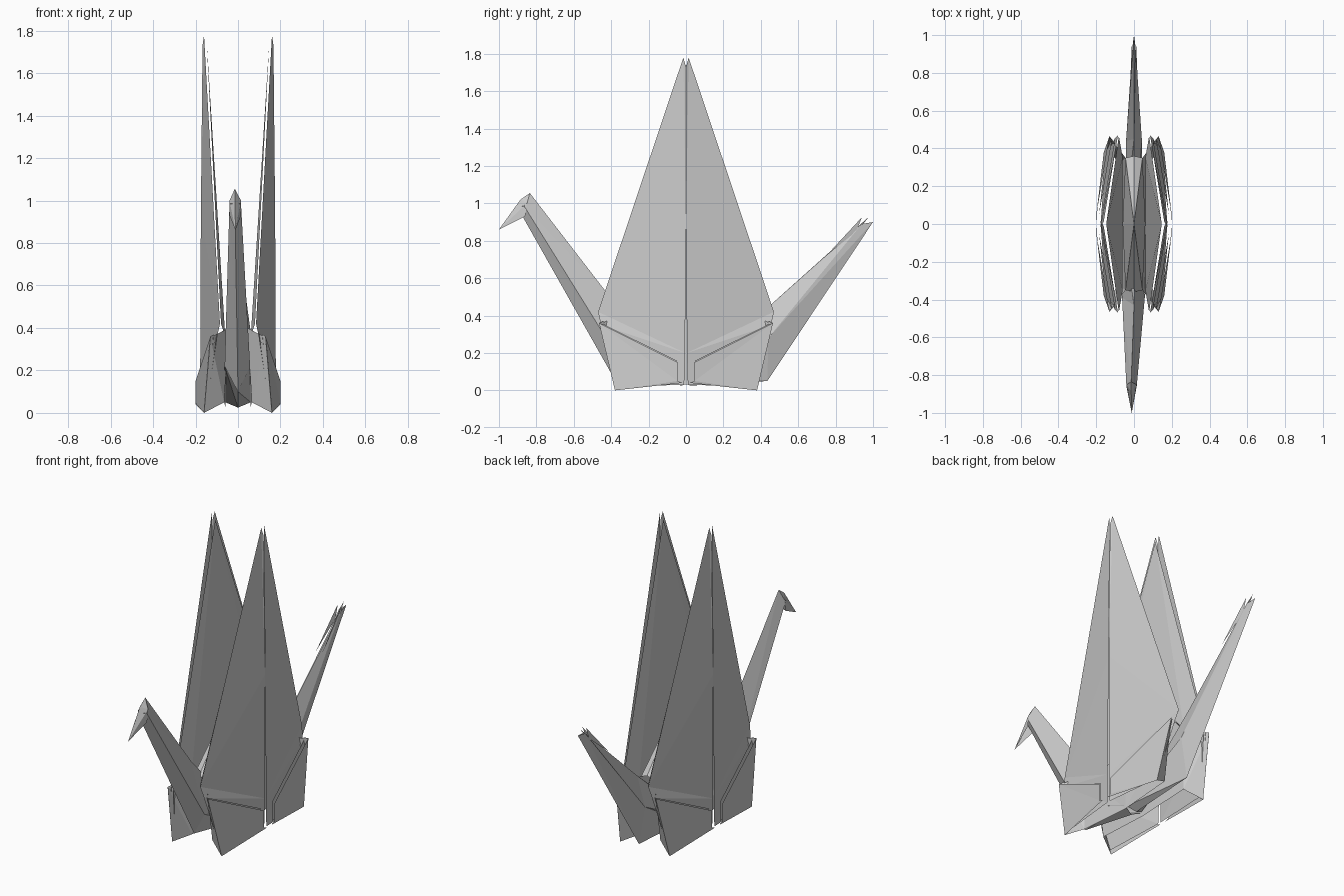
import bpy

paper = bpy.data.materials.new("grey_paper")
paper.diffuse_color = (0.6, 0.6, 0.6, 1)


def sheet(name, points, faces, mirror=(True, True)):
    """Folded paper sheet, modelled for one quadrant and mirrored."""
    mesh = bpy.data.meshes.new(name)
    mesh.from_pydata(points, [], faces)
    mesh.materials.append(paper)
    obj = bpy.data.objects.new(name, mesh)
    bpy.context.collection.objects.link(obj)
    if any(mirror):
        mod = obj.modifiers.new("mirror", "MIRROR")
        mod.use_axis = (mirror[0], mirror[1], False)
        mod.merge_threshold = 0.0005
    return obj


def folded_limb(name, front, side, back):
    """Narrow limb: front crease, two wide edges and back crease.
    Stations are (x centre, half width, y, z)."""
    pts, faces = [], []
    for f, s, b in zip(front, side, back):
        pts += [(f[0], f[2], f[3]), (s[0] + s[1], s[2], s[3]),
                (b[0], b[2], b[3]), (s[0] - s[1], s[2], s[3])]
    for i in range(len(front) - 1):
        for k in range(4):
            a, b = i * 4 + k, i * 4 + (k + 1) % 4
            # split each strip into two flat triangles
            faces += [(a, b, b + 4), (a, b + 4, a + 4)]
    obj = sheet(name, pts, faces, (False, False))
    # make the folds face outwards
    import bmesh
    bm = bmesh.new()
    bm.from_mesh(obj.data)
    bmesh.ops.recalc_face_normals(bm, faces=bm.faces)
    bm.to_mesh(obj.data)
    bm.free()
    return obj


# Outer wing layer: two halves meeting at a central slit
sheet("wing_outer_layer",
      [(0.16, -0.014, 1.78), (0.167, -0.001, 1.73), (0.175, -0.001, 0.92),
       (0.178, -0.005, 0.2), (0.176, -0.01, 0.03), (0.15, -0.37, 0.02),
       (0.10, -0.455, 0.35), (0.085, -0.47, 0.42)],
      [(0, 7, 2), (0, 2, 1), (7, 3, 2), (7, 6, 3), (6, 4, 3), (6, 5, 4)])

# Inner wing layer: one flat panel leaning outwards
sheet("wing_inner_layer",
      [(0.147, 0, 1.74), (0.08, -0.467, 0.42), (0.06, -0.35, 0.36),
       (0.06, 0, 0.36)],
      [(0, 1, 2), (0, 2, 3)])

# Lower side flaps, outer and inner layers
sheet("side_flap",
      [(0.2, -0.02, 0.04), (0.2, -0.045, 0.05), (0.2, -0.045, 0.15),
       (0.13, -0.465, 0.36), (0.16, -0.38, 0.0)],
      [(1, 2, 3), (1, 3, 4), (0, 1, 4)])
sheet("side_flap_lining",
      [(0.185, -0.05, 0.05), (0.185, -0.05, 0.16), (0.115, -0.455, 0.36),
       (0.15, -0.375, 0.02)],
      [(0, 1, 2), (0, 2, 3)])

# Small folded tuck at the upper corner of each flap
sheet("corner_tuck",
      [(0.13, -0.465, 0.36), (0.115, -0.44, 0.37), (0.11, -0.44, 0.33),
       (0.132, -0.455, 0.33)],
      [(0, 1, 2), (0, 2, 3)])

# Inner body panel running from the flap edge to the middle
sheet("body_panel",
      [(0.13, -0.463, 0.355), (0.16, -0.38, 0.0), (0.065, -0.33, 0.05),
       (0.045, -0.35, 0.40), (0.06, 0, 0.38), (0.06, 0, 0.03)],
      [(0, 3, 2), (0, 2, 1), (3, 4, 5), (3, 5, 2)])

# Pointed hump between the wings
sheet("body_hump",
      [(0, 0, 0.82), (0.06, 0, 0.38), (0.045, -0.35, 0.40), (0, -0.36, 0.42)],
      [(0, 2, 1), (0, 3, 2)])

# Neck
folded_limb("neck",
            [(-0.015, 0, -0.905, 0.985), (0, 0, -0.405, 0.10), (0, 0, -0.02, 0.025)],
            [(-0.013, 0.027, -0.865, 0.985), (-0.003, 0.06, -0.39, 0.22),
             (0, 0.06, 0, 0.05)],
            [(-0.015, 0, -0.835, 1.055), (0, 0, -0.43, 0.53), (0, 0, 0, 0.08)])

# Head and bent-down beak
sheet("head",
      [(-0.015, -0.835, 1.055), (-0.015, -0.885, 1.02), (-0.012, -1.0, 0.86),
       (0.014, -0.86, 0.93), (-0.04, -0.86, 0.93), (0.014, -0.85, 1.0),
       (-0.04, -0.85, 1.0)],
      [(0, 1, 5), (1, 2, 5), (2, 3, 5), (0, 6, 1), (1, 6, 2), (2, 6, 4)],
      (False, False))

# Tail, with its split tip
folded_limb("tail",
            [(0, 0, 1.0, 0.90), (0, 0, 0.435, 0.05), (0, 0, 0.02, 0.025)],
            [(0, 0.008, 0.94, 0.89), (0, 0.042, 0.44, 0.28), (0, 0.05, 0, 0.05)],
            [(0, 0, 0.98, 0.93), (0, 0, 0.45, 0.455), (0, 0, 0, 0.08)])
sheet("tail_split_tip",
      [(0.012, 0.94, 0.925), (0.008, 0.91, 0.85), (0.02, 0.75, 0.72)],
      [(0, 1, 2)], (True, False))
